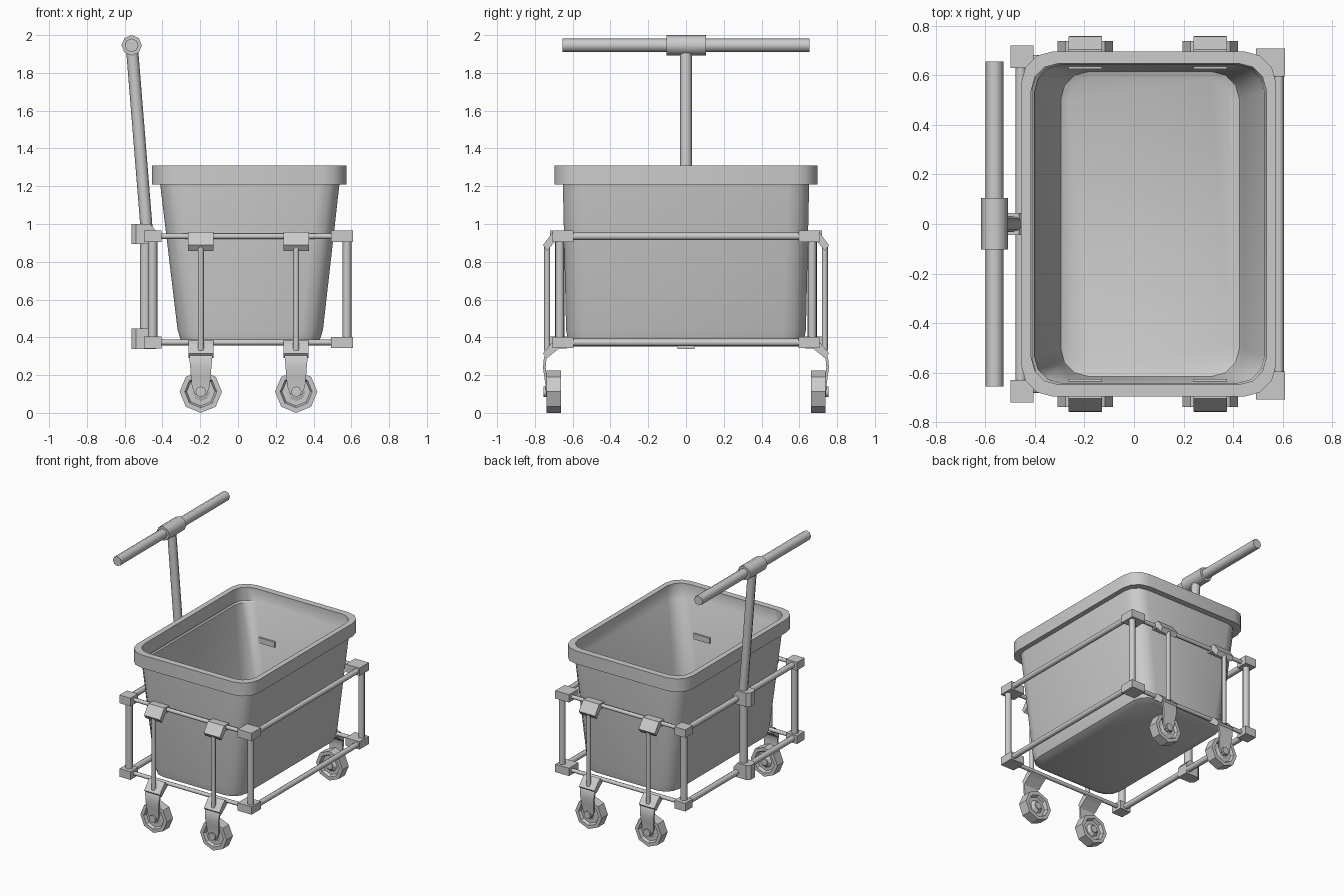
import bpy, bmesh
from math import sin, cos, pi, radians
from mathutils import Vector

if "Cube" in bpy.data.objects:
    bpy.data.objects.remove(bpy.data.objects["Cube"])


def finish(name, bm, smooth=None):
    bmesh.ops.recalc_face_normals(bm, faces=bm.faces)
    me = bpy.data.meshes.new(name)
    bm.to_mesh(me)
    bm.free()
    if smooth:
        me.shade_smooth()
        me.set_sharp_from_angle(angle=radians(smooth))
    ob = bpy.data.objects.new(name, me)
    bpy.context.collection.objects.link(ob)
    return ob


def loft(name, rings, smooth=None, cap=True):
    """Skin closed rings of equal point count, capping both ends."""
    bm = bmesh.new()
    vs = [[bm.verts.new(p) for p in r] for r in rings]
    n = len(vs[0])
    for a, b in zip(vs, vs[1:]):
        for i in range(n):
            j = (i + 1) % n
            bm.faces.new((a[i], a[j], b[j], b[i]))
    if cap:
        bm.faces.new(vs[0])
        bm.faces.new(vs[-1])
    return finish(name, bm, smooth)


def tube(name, a, b, r, n=8, smooth=50):
    a, b = Vector(a), Vector(b)
    q = (b - a).to_track_quat('Z', 'Y')
    circle = [q @ Vector((r * cos(2 * pi * i / n), r * sin(2 * pi * i / n), 0)) for i in range(n)]
    return loft(name, [[p + v for v in circle] for p in (a, b)], smooth)


def box(name, x, y, z):
    base = [(x[0], y[0]), (x[1], y[0]), (x[1], y[1]), (x[0], y[1])]
    return loft(name, [[(u, v, w) for u, v in base] for w in z])


def prism_x(name, x0, x1, profile, s):
    """Extrude a (y, z) profile along x; s picks the side."""
    return loft(name, [[(x, s * y, z) for y, z in profile] for x in (x0, x1)])


def round_rect(x0, x1, hy, z, r, seg=3):
    pts = []
    for k, (cx, cy) in enumerate([(x1 - r, hy - r), (x0 + r, hy - r),
                                  (x0 + r, r - hy), (x1 - r, r - hy)]):
        for i in range(seg + 1):
            a = pi / 2 * (k + i / seg)
            pts.append((cx + r * cos(a), cy + r * sin(a), z))
    return pts


# Open tub with thick rim: inside floor, up the walls, over the rim, down the outside
loft("tub", [round_rect(*p) for p in [
    (-0.265, 0.395, 0.585, 0.378, 0.09),
    (-0.295, 0.425, 0.615, 0.392, 0.11),
    (-0.310, 0.440, 0.625, 0.44, 0.12),
    (-0.402, 0.527, 0.642, 1.20, 0.11),
    (-0.415, 0.534, 0.648, 1.21, 0.11),
    (-0.415, 0.534, 0.648, 1.31, 0.11),
    (-0.456, 0.574, 0.697, 1.31, 0.13),
    (-0.456, 0.574, 0.697, 1.21, 0.13),
    (-0.412, 0.537, 0.652, 1.21, 0.11),
    (-0.320, 0.450, 0.635, 0.44, 0.12),
    (-0.303, 0.433, 0.625, 0.385, 0.11),
    (-0.265, 0.395, 0.585, 0.365, 0.09)]], smooth=40)

# Frame: rails at two heights, posts and corner blocks
XL, XR, YS = -0.452, 0.577, 0.668
for level, z in (("lower", 0.373), ("upper", 0.935)):
    tube(level + "_rail_left", (XL - 0.005, -YS, z), (XL - 0.005, YS, z), 0.022)
    tube(level + "_rail_right", (XR + 0.008, -YS, z), (XR + 0.008, YS, z), 0.02)
    for s in (-1, 1):
        tube(level + "_rail_side", (XL, s * YS, z), (XR, s * YS, z), 0.015)
        box(level + "_corner_left", (-0.498, -0.405), sorted((s * 0.63, s * 0.72)), (z - 0.031, z + 0.031))
        box(level + "_corner_right", (0.493, 0.61), sorted((s * 0.595, s * 0.708)), (z - 0.03, z + 0.03))
for s in (-1, 1):
    tube("post_left", (XL, s * YS, 0.37), (XL, s * YS, 0.93), 0.025)
    tube("post_right", (XR, s * YS, 0.37), (XR, s * YS, 0.93), 0.023)

# Push handle: lower pole in two brackets, leaning upper pole, sleeve and grip bar
tube("handle_pole_lower", (-0.49, 0, 0.34), (-0.49, 0, 0.99), 0.03)
tube("handle_pole_upper", (-0.482, 0, 0.95), (-0.561, 0, 1.93), 0.032)
for name, z0, z1 in (("lower", 0.337, 0.447), ("upper", 0.895, 1.0)):
    plan = [(-0.565, -0.025), (-0.54, -0.045), (-0.435, -0.045),
            (-0.435, 0.045), (-0.54, 0.045), (-0.565, 0.025)]
    loft("handle_bracket_" + name,
         [[(x, y, z) for x, y in plan] for z in (z0, z1 - 0.035)]
         + [[(min(x, -0.465), y, z1) for x, y in plan]])
HX, HZ = -0.563, 1.946
tube("handle_sleeve", (HX, -0.102, HZ), (HX, 0.105, HZ), 0.054)
tube("grip_bar", (HX, -0.655, HZ), (HX, 0.655, HZ), 0.036)


def wheel(x, s):
    zc, n = 0.112, 8
    # (radius, y): recessed faces on both sides with a raised hub
    prof = [(0.028, 0.668), (0.05, 0.685), (0.075, 0.685), (0.085, 0.662), (0.112, 0.662),
            (0.112, 0.738), (0.085, 0.738), (0.075, 0.718), (0.05, 0.718), (0.03, 0.725)]
    loft("wheel", [[(x + r * cos(2 * pi * i / n), s * y, zc + r * sin(2 * pi * i / n))
                    for i in range(n)] for r, y in prof])
    tube("axle", (x, s * 0.662, zc), (x, s * 0.755, zc), 0.028)


# Casters: clamps on the rails, upright rod, one-sided fork and wheel
for s in (-1, 1):
    for x in (-0.197, 0.308):
        prism_x("upper_clamp", x - 0.068, x + 0.068,
                [(0.625, 0.955), (0.705, 0.958), (0.757, 0.888), (0.735, 0.858),
                 (0.69, 0.912), (0.625, 0.912)], s)
        tube("caster_rod", (x, s * 0.735, 0.33), (x, s * 0.735, 0.89), 0.016)
        prism_x("lower_clamp", x - 0.066, x + 0.066,
                [(0.65, 0.355), (0.69, 0.385), (0.715, 0.365), (0.758, 0.315),
                 (0.735, 0.29), (0.68, 0.335)], s)
        fork = [(0.735, 0.325, 0.061), (0.752, 0.295, 0.061), (0.757, 0.24, 0.056),
                (0.750, 0.19, 0.052), (0.743, 0.14, 0.047), (0.742, 0.095, 0.03)]
        loft("fork", [[(x - w, s * (y - 0.014), z), (x + w, s * (y - 0.014), z),
                       (x + w, s * y, z), (x - w, s * y, z)] for y, z, w in fork], smooth=40)
        wheel(x, s)
